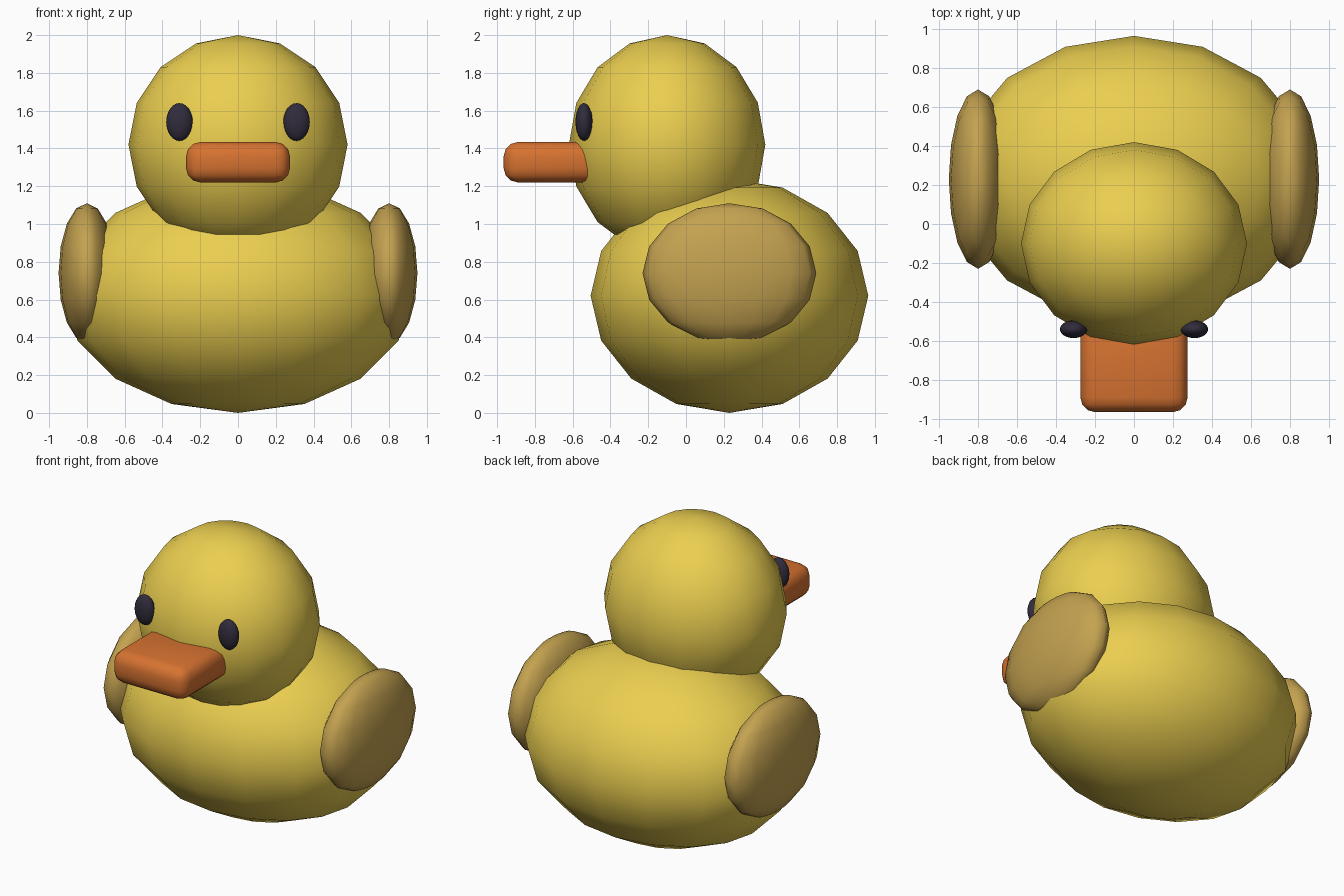
import bpy

if "Cube" in bpy.data.objects:
    bpy.data.objects.remove(bpy.data.objects["Cube"])


def material(name, color):
    m = bpy.data.materials.new(name)
    m.diffuse_color = (*color, 1)
    m.use_nodes = True
    m.node_tree.nodes["Principled BSDF"].inputs["Base Color"].default_value = m.diffuse_color
    return m


yellow = material("yellow", (0.83, 0.62, 0.08))
tan = material("tan", (0.55, 0.36, 0.08))
orange = material("orange", (0.68, 0.17, 0.03))
dark = material("dark", (0.03, 0.025, 0.045))


def ellipsoid(name, center, radii, mat, segments=16, rings=8):
    bpy.ops.mesh.primitive_uv_sphere_add(segments=segments, ring_count=rings,
                                         radius=1, location=center)
    ob = bpy.context.object
    ob.name = name
    ob.scale = radii
    bpy.ops.object.transform_apply(location=False, rotation=False, scale=True)
    ob.data.materials.append(mat)
    bpy.ops.object.shade_smooth()
    return ob


# Body and head
ellipsoid("body", (0, 0.23, 0.62), (0.92, 0.735, 0.62), yellow)
ellipsoid("head", (0, -0.10, 1.42), (0.58, 0.52, 0.58), yellow)

# Wings and eyes, mirrored left and right
for side, s in (("left", -1), ("right", 1)):
    ellipsoid("wing_" + side, (s * 0.80, 0.23, 0.74), (0.15, 0.46, 0.37), tan)
    ellipsoid("eye_" + side, (s * 0.31, -0.54, 1.54), (0.07, 0.045, 0.10), dark, 24, 12)

# Beak: rounded block
bpy.ops.mesh.primitive_cube_add(size=1, location=(0, -0.705, 1.327))
beak = bpy.context.object
beak.name = "beak"
beak.scale = (0.55, 0.52, 0.214)
bpy.ops.object.transform_apply(location=False, rotation=False, scale=True)
beak.data.materials.append(orange)
bevel = beak.modifiers.new("bevel", 'BEVEL')
bevel.width = 0.075
bevel.segments = 3
bpy.ops.object.modifier_apply(modifier="bevel")
bpy.ops.object.shade_smooth_by_angle()
